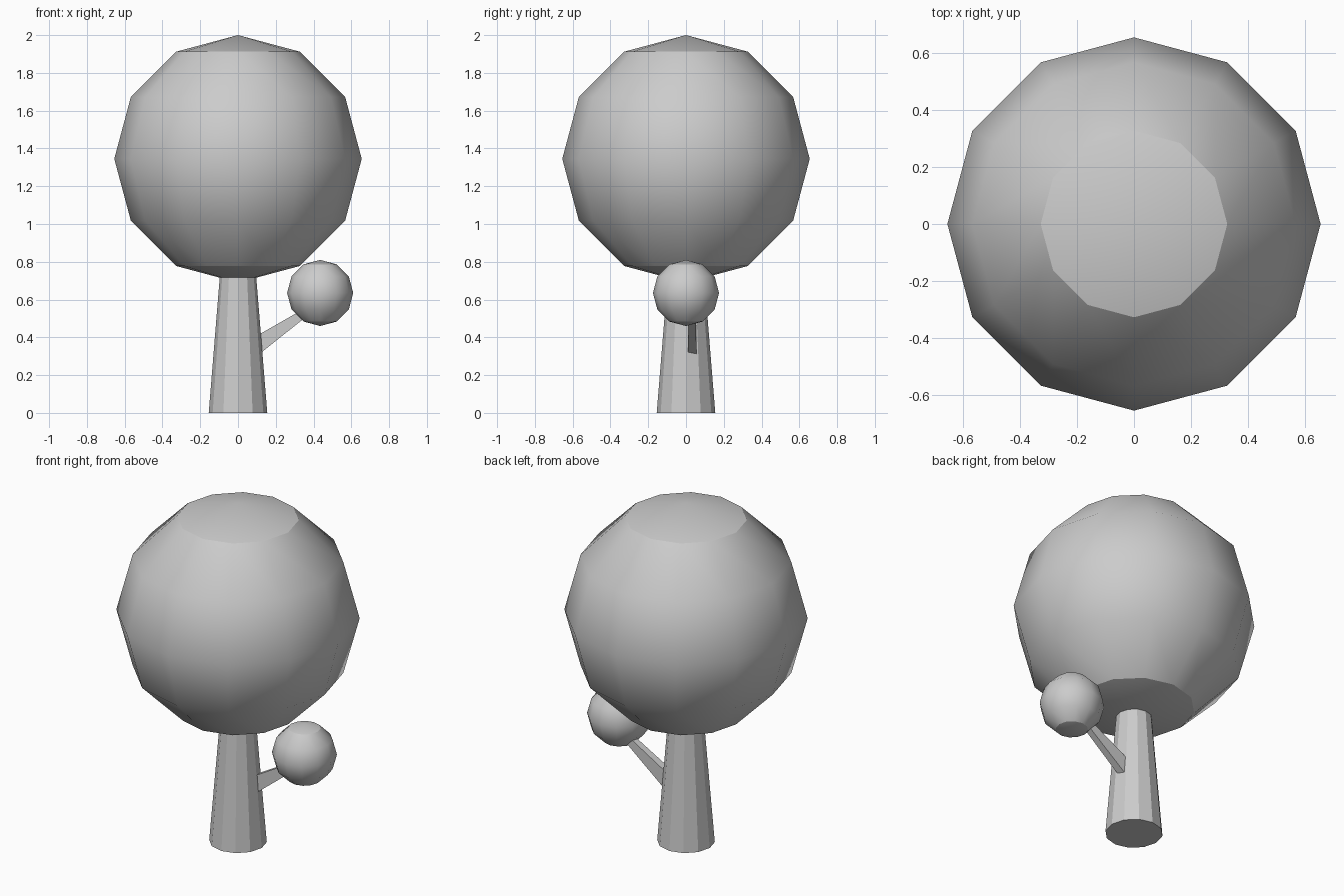
import bpy
import bmesh
from math import radians

if "Cube" in bpy.data.objects:
    bpy.data.objects.remove(bpy.data.objects["Cube"])


def finish(name, bm, angle=None):
    bmesh.ops.recalc_face_normals(bm, faces=bm.faces)
    mesh = bpy.data.meshes.new(name)
    bm.to_mesh(mesh)
    bm.free()
    obj = bpy.data.objects.new(name, mesh)
    bpy.context.collection.objects.link(obj)
    if angle:
        bpy.ops.object.select_all(action='DESELECT')
        obj.select_set(True)
        bpy.context.view_layer.objects.active = obj
        bpy.ops.object.shade_smooth_by_angle(angle=radians(angle))
    return obj


def foliage(name, radius, location):
    bm = bmesh.new()
    bmesh.ops.create_uvsphere(bm, u_segments=12, v_segments=6, radius=radius)
    obj = finish(name, bm, 30)
    obj.location = location


# Leaf balls: large crown and small side cluster
foliage("crown", 0.655, (0, 0, 1.345))
foliage("side_foliage", 0.175, (0.435, 0, 0.635))

# Tapered twelve-sided trunk, its top buried in the crown
bm = bmesh.new()
bmesh.ops.create_cone(bm, cap_ends=True, segments=12,
                      radius1=0.155, radius2=0.09, depth=0.8)
bmesh.ops.translate(bm, verts=bm.verts, vec=(0, 0, 0.4))
finish("trunk", bm)

# Tapered square branch growing from one trunk facet into the small ball
bm = bmesh.new()
rings = []
for x, low, high, half in ((0.09, 0.293, 0.403, 0.023), (0.40, 0.54, 0.58, 0.018)):
    y = 0.033
    rings.append([bm.verts.new(co) for co in (
        (x, y - half, low), (x, y + half, low),
        (x, y + half, high), (x, y - half, high))])
start, end = rings
bm.faces.new(start)
bm.faces.new(end)
for i in range(4):
    j = (i + 1) % 4
    bm.faces.new((start[i], start[j], end[j], end[i]))
finish("branch", bm)
